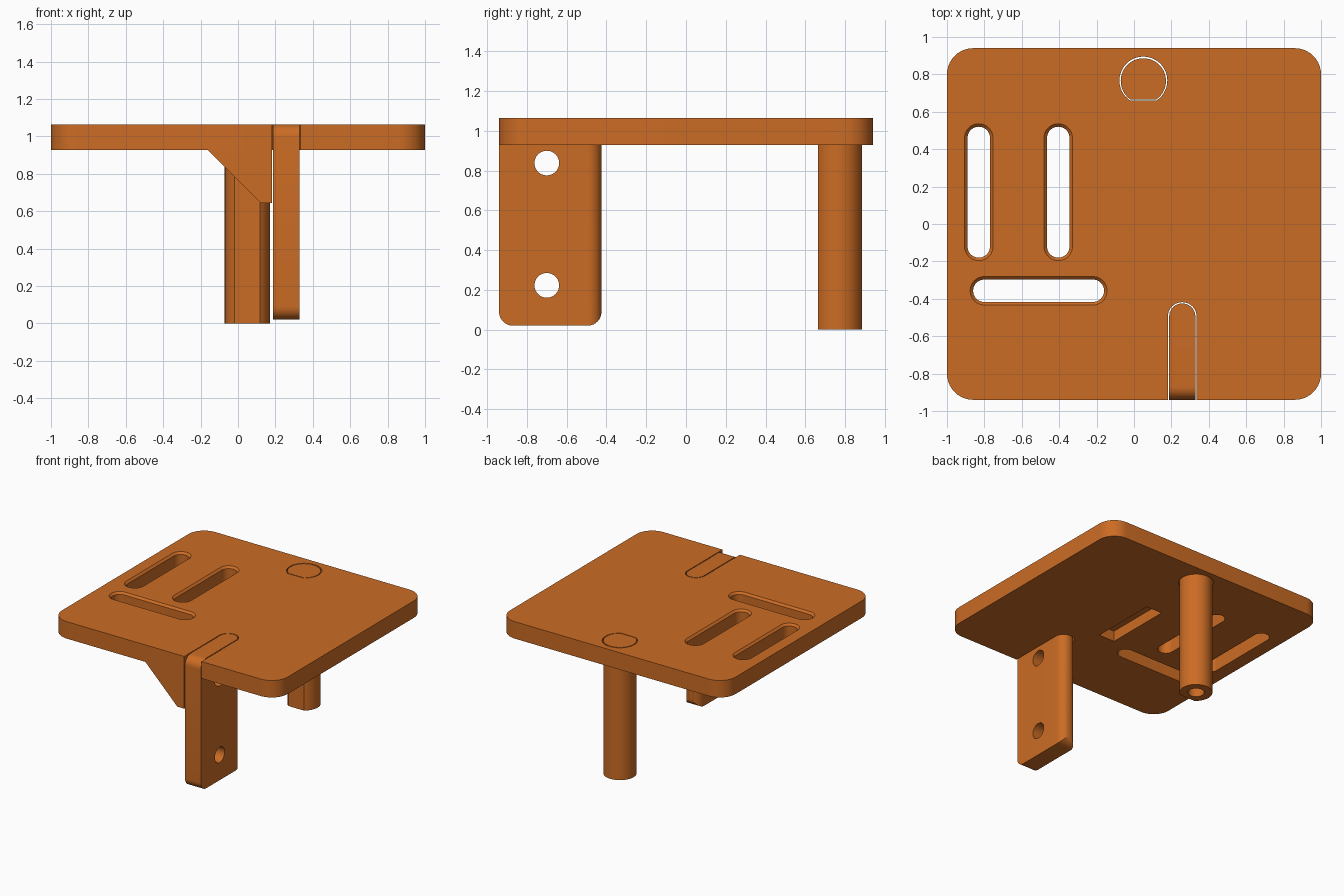
import bpy, bmesh, math

if "Cube" in bpy.data.objects:
    bpy.data.objects.remove(bpy.data.objects["Cube"])

orange = bpy.data.materials.new("burnt_orange")
orange.diffuse_color = (0.60, 0.150, 0.018, 1)
orange.use_nodes = True
orange.node_tree.nodes["Principled BSDF"].inputs["Base Color"].default_value = orange.diffuse_color

PLACE = {'x': lambda u, v, w: (w, u, v),
         'y': lambda u, v, w: (u, w, v),
         'z': lambda u, v, w: (u, v, w)}


def prism(name, loops, axis='z'):
    """Solid through a stack of (outline, height) loops with equal point counts."""
    bm = bmesh.new()
    rings = [[bm.verts.new(PLACE[axis](u, v, w)) for u, v in pts] for pts, w in loops]
    n = len(rings[0])
    for a, b in zip(rings, rings[1:]):
        for i in range(n):
            j = (i + 1) % n
            bm.faces.new((a[i], a[j], b[j], b[i]))
    bm.faces.new(rings[0][::-1])
    bm.faces.new(rings[-1])
    bmesh.ops.recalc_face_normals(bm, faces=bm.faces)
    me = bpy.data.meshes.new(name)
    bm.to_mesh(me)
    bm.free()
    me.materials.append(orange)
    ob = bpy.data.objects.new(name, me)
    bpy.context.collection.objects.link(ob)
    return ob


def rounded(x0, x1, y0, y1, radii, seg=10):
    """Rectangle outline; radii order: upper right, upper left, lower left, lower right."""
    pts = []
    corners = [(x1, y1, -1, -1), (x0, y1, 1, -1), (x0, y0, 1, 1), (x1, y0, -1, 1)]
    for k, ((cx, cy, sx, sy), r) in enumerate(zip(corners, radii)):
        if r == 0:
            pts.append((cx, cy))
            continue
        for i in range(seg + 1):
            a = math.pi / 2 * (k + i / seg)
            pts.append((cx + sx * r + r * math.cos(a), cy + sy * r + r * math.sin(a)))
    return pts


def stadium(cx, cy, hx, hy):
    r = min(hx, hy) - 0.0005
    return rounded(cx - hx, cx + hx, cy - hy, cy + hy, (r,) * 4)


def circle(cx, cy, r, n=40):
    return [(cx + r * math.cos(2 * math.pi * i / n), cy + r * math.sin(2 * math.pi * i / n))
            for i in range(n)]


def d_shape(cx, cy, r, flat, n=40):
    """Circle cut straight at a distance `flat` below its centre."""
    a0 = math.asin(-flat / r)
    return [(cx + r * math.cos(a0 + (math.pi - 2 * a0) * i / n),
             cy + r * math.sin(a0 + (math.pi - 2 * a0) * i / n)) for i in range(n + 1)]


def boolean(ob, cutter, op='DIFFERENCE'):
    m = ob.modifiers.new("cut", 'BOOLEAN')
    m.operation, m.object, m.solver = op, cutter, 'EXACT'
    bpy.context.view_layer.objects.active = ob
    bpy.ops.object.modifier_apply(modifier=m.name)
    bpy.data.objects.remove(cutter, do_unlink=True)


TOP, UNDER = 1.064, 0.928

# Table plate with rounded corners
plate = prism("plate", [(rounded(-1, 1, -0.94, 0.94, (0.14,) * 4), UNDER),
                        (rounded(-1, 1, -0.94, 0.94, (0.14,) * 4), TOP)])

# Three long slots with a chamfered top rim
for cx, cy, hx, hy in [(-0.83, 0.17, 0.06, 0.35), (-0.405, 0.17, 0.06, 0.35),
                       (-0.51, -0.357, 0.35, 0.06)]:
    c = 0.016
    boolean(plate, prism("slot_cutter", [(stadium(cx, cy, hx, hy), UNDER - 0.1),
                                         (stadium(cx, cy, hx, hy), TOP - c),
                                         (stadium(cx, cy, hx + c, hy + c), TOP),
                                         (stadium(cx, cy, hx + c, hy + c), TOP + 0.1)]))

# Front notch for the leg
notch = rounded(0.181, 0.335, -1.1, -0.418, (0.0765, 0.0765, 0, 0))
boolean(plate, prism("notch_cutter", [(notch, 0.8), (notch, 1.2)]))

# D-shaped opening for the post
opening = d_shape(0.05, 0.767, 0.128, 0.108)
boolean(plate, prism("post_cutter", [(opening, 0.8), (opening, 1.2)]))

# Blind rectangular pocket in the underside
pocket = rounded(-0.04, 0.10, -0.275, 0.265, (0,) * 4)
boolean(plate, prism("pocket_cutter", [(pocket, 0.8), (pocket, UNDER + 0.085)]))

# Triangular bracket under the front edge
tri = [(-0.163, UNDER), (0.12, 0.645), (0.181, 0.645), (0.181, UNDER)]
bracket = prism("bracket", [(tri, -0.94), (tri, -0.88)], 'y')

# Flat leg: rounded side profile, rounded back edge, two cross holes
side = rounded(-0.94, -0.425, 0.02, TOP, (0, 0.07, 0.07, 0.07))
leg = prism("leg", [(side, 0.188), (side, 0.328)], 'x')
plan = rounded(0.188, 0.328, -1.1, -0.425, (0.0695, 0.0695, 0, 0))
plan = [(0.258 + (u - 0.258) * 1.0005, v) for u, v in plan]
boolean(leg, prism("plan_cutter", [(plan, -0.2), (plan, 1.3)]), 'INTERSECT')
for z in (0.223, 0.838):
    hole = circle(-0.70, z, 0.062)
    boolean(leg, prism("hole_cutter", [(hole, 0), (hole, 0.6)], 'x'))

# Post with a flat side and a blind bore from below
body = d_shape(0.05, 0.765, 0.121, 0.10)
post = prism("post", [(body, 0), (body, TOP)])
bore = circle(0.05, 0.767, 0.06)
boolean(post, prism("bore_cutter", [(bore, -0.1), (bore, 0.4)]))

# Smooth the curved sides, keep hard edges
for ob in (plate, bracket, leg, post):
    bpy.ops.object.select_all(action='DESELECT')
    ob.select_set(True)
    bpy.context.view_layer.objects.active = ob
    bpy.ops.object.shade_smooth_by_angle(angle=math.radians(30))
